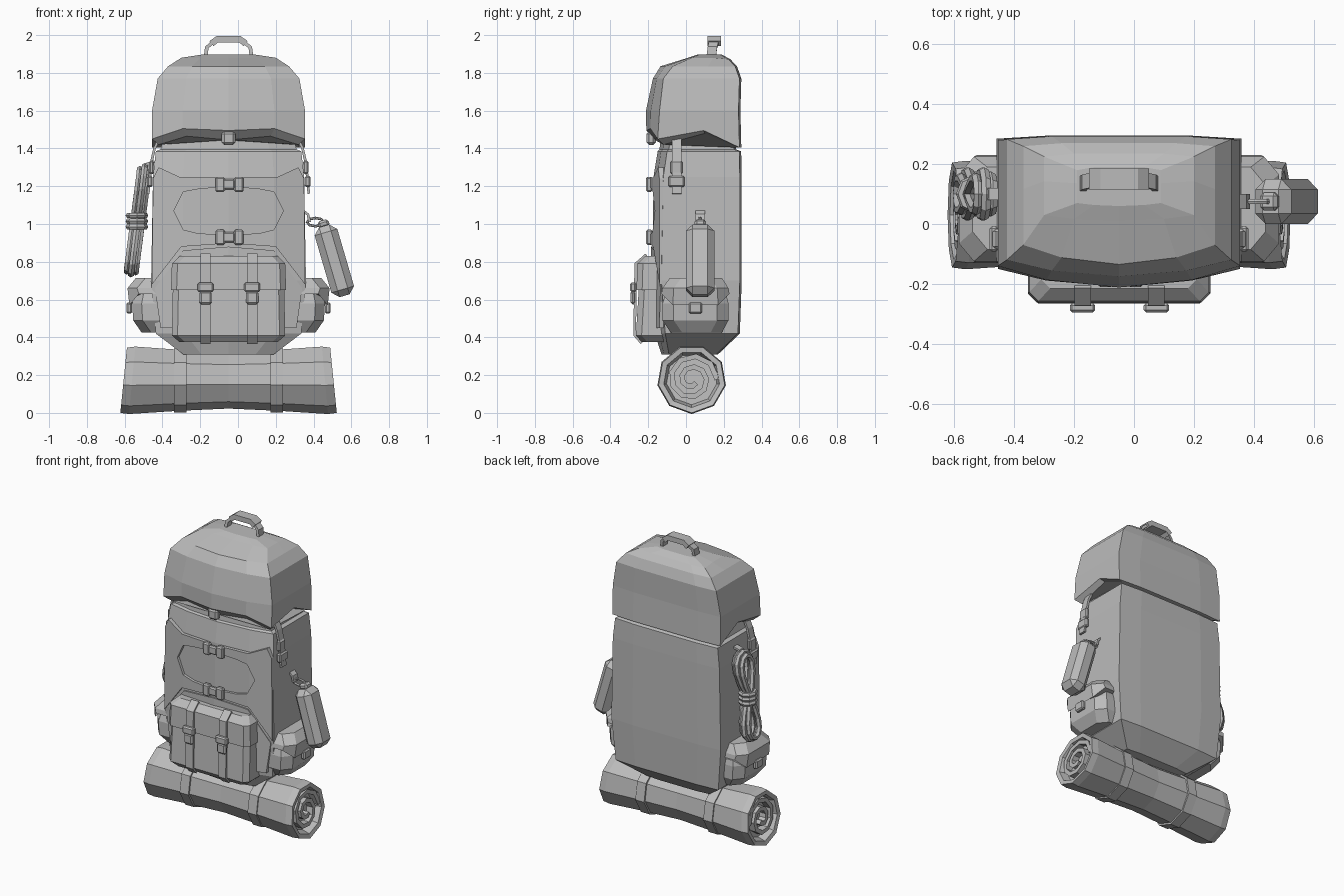
import bpy, bmesh, math
from mathutils import Vector, Matrix

if "Cube" in bpy.data.objects:
    bpy.data.objects.remove(bpy.data.objects["Cube"])

CX = -0.05  # the pack sits slightly off centre
GREY = (0.5, 0.5, 0.5, 1)
mat = bpy.data.materials.new("canvas grey")
mat.use_nodes = True
mat.diffuse_color = GREY
mat.node_tree.nodes["Principled BSDF"].inputs["Base Color"].default_value = GREY


def finish(name, bm):
    bmesh.ops.translate(bm, verts=bm.verts, vec=(CX, 0, 0))
    bmesh.ops.recalc_face_normals(bm, faces=bm.faces)
    me = bpy.data.meshes.new(name)
    bm.to_mesh(me)
    bm.free()
    me.materials.append(mat)
    ob = bpy.data.objects.new(name, me)
    bpy.context.collection.objects.link(ob)
    return ob


def loft(name, rings, closed=False):
    bm = bmesh.new()
    loops = [[bm.verts.new(p) for p in r] for r in rings]
    n = len(loops[0])
    pairs = list(zip(loops, loops[1:])) + ([(loops[-1], loops[0])] if closed else [])
    for a, b in pairs:
        for i in range(n):
            j = (i + 1) % n
            bm.faces.new((a[i], a[j], b[j], b[i]))
    if not closed:
        bm.faces.new(loops[0])
        bm.faces.new(loops[-1])
    return finish(name, bm)


def sweep(name, path, up, w, t, sides=4, closed=False):
    """Strap (4 sides) or cord (more sides) along a path; up is the width direction."""
    pts, up = [Vector(p) for p in path], Vector(up)
    n, rings = len(pts), []
    for i, p in enumerate(pts):
        a = pts[(i - 1) % n] if closed else pts[max(i - 1, 0)]
        b = pts[(i + 1) % n] if closed else pts[min(i + 1, n - 1)]
        side = (b - a).cross(up).normalized()
        k = math.sqrt(2) if sides == 4 else 1
        angs = [math.tau * (s + 0.5) / sides for s in range(sides)]
        rings.append([p + up * (k * w / 2 * math.cos(g)) + side * (k * t / 2 * math.sin(g)) for g in angs])
    return loft(name, rings, closed)


def box(name, loc, size, bevel=0.008, tilt=0.0):
    bm = bmesh.new()
    bmesh.ops.create_cube(bm, size=1)
    bmesh.ops.scale(bm, vec=size, verts=bm.verts)
    bmesh.ops.bevel(bm, geom=bm.edges[:], offset=bevel, segments=1, affect='EDGES')
    bmesh.ops.transform(bm, matrix=Matrix.Translation(loc) @ Matrix.Rotation(tilt, 4, 'Y'), verts=bm.verts)
    return finish(name, bm)


def front_y(x):
    x = abs(x)
    return -0.178 + 0.075 * x if x < 0.24 else -0.16 + 0.22 * (x - 0.24)


def plate(name, outline, lift, sx=1):
    """Panel that follows the curved front of the pack."""
    bm = bmesh.new()
    bm.faces.new([bm.verts.new((x * sx, 0, z)) for x, z in outline])
    bmesh.ops.bisect_plane(bm, geom=bm.verts[:] + bm.edges[:] + bm.faces[:],
                           plane_co=(0.24 * sx, 0, 0), plane_no=(1, 0, 0))
    bmesh.ops.triangulate(bm, faces=bm.faces[:])
    for v in bm.verts:
        v.co.y = front_y(v.co.x) - lift
    ext = bmesh.ops.extrude_face_region(bm, geom=bm.faces[:])
    bmesh.ops.translate(bm, vec=(0, 0.05, 0), verts=[v for v in ext["geom"] if isinstance(v, bmesh.types.BMVert)])
    return finish(name, bm)


def pack_ring(w, yb, ys, yf, zs):
    """Mirrored outline: flat back, straight sides, bowed front; zs runs back to front."""
    ym = 0.35 * ys + 0.65 * yf
    half = [(0, yb), (0.6 * w, yb), (w, yb - 0.01), (w, 0.55 * yb + 0.45 * ys), (w, ys), (0.6 * w, ym), (0, yf)]
    zs = zs if isinstance(zs, list) else [zs] * 7
    pts = [(x, y, z) for (x, y), z in zip(half, zs)]
    return pts + [(-x, y, z) for x, y, z in pts[5:0:-1]]


# Main bag
loft("main_bag", [pack_ring(*r) for r in (
    (0.24, 0.17, -0.09, -0.13, 0.31), (0.385, 0.285, -0.11, -0.165, 0.42),
    (0.41, 0.295, -0.13, -0.178, 0.70), (0.40, 0.295, -0.12, -0.172, 1.25),
    (0.385, 0.292, -0.10, -0.15, 1.385), (0.36, 0.265, -0.09, -0.14, 1.395),
    (0.33, 0.25, -0.08, -0.13, 1.52))])

# Lid with an arched rim
rim = [1.405, 1.405, 1.405, 1.48, 1.42, 1.465, 1.445]
lip = [z + d for z, d in zip(rim, (0, 0, 0, 0.015, 0.03, 0.04, 0.05))]
loft("lid", [pack_ring(*r) for r in (
    (0.37, 0.28, -0.12, -0.165, rim), (0.405, 0.293, -0.15, -0.21, lip),
    (0.405, 0.288, -0.14, -0.212, 1.6), (0.375, 0.293, -0.12, -0.175, 1.77),
    (0.32, 0.27, -0.07, -0.135, 1.835),
    (0.25, 0.235, 0.03, 0.01, [1.872] * 3 + [1.88] * 4),
    (0.14, 0.19, 0.07, 0.06, 1.897))])
box("lid_tab", (0, -0.185, 1.455), (0.075, 0.05, 0.075), 0.015)

# Top handle
arch = [(-0.125, 0.13, 1.86), (-0.115, 0.14, 1.935), (-0.075, 0.15, 1.968), (0, 0.152, 1.98)]
arch += [(-x, y, z) for x, y, z in arch[-2::-1]]
sweep("handle_strap", arch, (0, 1, 0), 0.05, 0.02)
sweep("handle_grip", [(-0.09, 0.15, 1.955), (-0.06, 0.15, 1.978), (0.06, 0.15, 1.978), (0.09, 0.15, 1.955)],
      (0, 1, 0), 0.07, 0.035)

# Front wing panels leaving a six-sided window
wing = [(0.04, 1.245), (0.25, 1.245), (0.37, 1.30), (0.40, 1.24), (0.405, 0.68), (0.25, 0.88), (0.04, 0.895),
        (0.04, 0.945), (0.16, 0.95), (0.24, 0.97), (0.29, 1.07), (0.24, 1.17), (0.16, 1.185), (0.04, 1.195)]
for sx, side in ((1, "left"), (-1, "right")):
    plate(side + "_wing_panel", wing, 0.016, sx)
plate("lower_panel_left", [(0, 0.45), (0.36, 0.45), (0.39, 0.66), (0.24, 0.86), (0, 0.88)], 0.008)
plate("lower_panel_right", [(0, 0.45), (0.36, 0.45), (0.39, 0.66), (0.24, 0.86), (0, 0.88)], 0.008, -1)

# Front buckles
for z in (1.21, 0.93):
    box("front_buckle", (0, -0.192, z), (0.07, 0.03, 0.055))
    for x in (-0.045, 0.055):
        box("front_buckle_end", (x, -0.194, z), (0.05, 0.034, 0.08))


# Front pocket with flap
def pocket_ring(w, yf, z):
    half = [(w, -0.12), (w, yf + 0.03), (w - 0.03, yf)]
    return [(x, y, z) for x, y in half] + [(-x, y, z) for x, y in half[::-1]]


loft("front_pocket", [pocket_ring(*r) for r in (
    (0.26, -0.235, 0.375), (0.30, -0.265, 0.41), (0.295, -0.25, 0.66), (0.28, -0.22, 0.78))])
loft("front_pocket_flap", [pocket_ring(*r) for r in (
    (0.305, -0.262, 0.65), (0.30, -0.258, 0.79), (0.26, -0.215, 0.83))])
for x in (-0.122, 0.125):
    sweep("pocket_strap", [(x, -0.21, 0.838), (x, -0.266, 0.79), (x, -0.268, 0.65), (x, -0.272, 0.41),
                           (x, -0.235, 0.37)], (1, 0, 0), 0.055, 0.014)
    box("pocket_buckle", (x, -0.28, 0.665), (0.085, 0.032, 0.05))
    box("pocket_buckle_catch", (x, -0.28, 0.61), (0.065, 0.028, 0.07), 0.01)


# Side pockets
def side_ring(sx, x, y0, y1, zs):
    zs = zs if isinstance(zs, list) else [zs] * 6
    pts = [(0.36, y0), (x - 0.05, y0), (x, y0 + 0.06), (x, y1 - 0.06), (x - 0.05, y1), (0.36, y1)]
    return [(px * sx, y, z) for (px, y), z in zip(pts, zs)]


for sx, side in ((1, "left"), (-1, "right")):
    loft(side + "_pocket", [side_ring(sx, *r) for r in (
        (0.46, -0.08, 0.19, 0.425), (0.505, -0.125, 0.225, 0.49), (0.51, -0.125, 0.225, 0.58),
        (0.49, -0.09, 0.20, 0.68))])
    flap_edge = [0.63, 0.63, 0.57, 0.57, 0.63, 0.63]
    loft(side + "_pocket_flap", [side_ring(sx, *r) for r in (
        (0.525, -0.13, 0.23, flap_edge), (0.535, -0.125, 0.225, 0.66), (0.49, -0.085, 0.19, 0.715))])
    box(side + "_pocket_tab", (0.525 * sx, 0.05, 0.555), (0.03, 0.07, 0.06))
    # Side compression straps
    strap = [(0.36, 1.47), (0.392, 1.40), (0.41, 1.32), (0.425, 1.16)]
    sweep(side + "_side_strap", [(x * sx, -0.05, z) for x, z in strap], (0, 1, 0), 0.05, 0.014)
    box(side + "_strap_buckle", (0.418 * sx, -0.05, 1.225), (0.03, 0.085, 0.06))
    box(side + "_strap_catch", (0.408 * sx, -0.05, 1.30), (0.028, 0.065, 0.07))

# Hanging flask with cap and clip
TILT = -0.285
box("flask", (0.56, 0.075, 0.805), (0.125, 0.15, 0.385), 0.035, TILT)
box("flask_cap", (0.503, 0.075, 1.0), (0.06, 0.06, 0.04), 0.012, TILT)
ring = [math.tau * i / 8 for i in range(8)]
sweep("flask_clip", [(0.46 + 0.045 * math.cos(a), 0.075, 1.01 + 0.022 * math.sin(a)) for a in ring],
      (0, 1, 0), 0.02, 0.014, 6, True)
sweep("flask_loop", [(0.395, 0.075, 1.07), (0.42, 0.075, 1.05), (0.43, 0.075, 1.01)], (0, 1, 0), 0.05, 0.014)

# Coiled rope
for off, width, height in ((-0.024, 0.055, 0.27), (0, 0.075, 0.285), (0.024, 0.06, 0.275)):
    path = []
    for i in range(20):
        a = math.tau * i / 20
        z = 1.02 + height * math.cos(a)
        path.append((-0.48 + 0.13 * (z - 1.02) + off, 0.10 + width * math.sin(2 * a), z))
    sweep("rope_coil", path, (1, 0, 0), 0.036, 0.036, 6, True)
for z in (0.985, 1.015, 1.045):
    sweep("rope_wrap", [(-0.485 + 0.045 * math.cos(a), 0.10 + 0.05 * math.sin(a), z) for a in ring],
          (0, 0, 1), 0.032, 0.03, 6, True)
sweep("rope_hanger", [(-0.39, 0.10, 1.33), (-0.43, 0.10, 1.32), (-0.45, 0.10, 1.27)], (0, 1, 0), 0.04, 0.014)

# Bedroll, its straps and spiral ends
RY, RZ = 0.03, 0.178


def roll_ring(x, r):
    pts = []
    for i in range(9):
        a = math.tau * (i - 0.25) / 9 - math.pi / 2 + math.tau / 36
        z = r * math.sin(a)
        pts.append((x * (1 - 0.1 * z / 0.55 * (abs(x) > 0.4)), RY + r * math.cos(a), RZ + z))
    return pts


half = [(0.50, 0.135), (0.55, 0.15), (0.555, 0.178), (0.51, 0.184), (0.28, 0.168), (0.22, 0.165)]
loft("bedroll", [roll_ring(x, r) for x, r in half]
     + [roll_ring(0, 0.155)] + [roll_ring(-x, r) for x, r in half[::-1]])
for sx in (1, -1):
    loft("bedroll_strap", [roll_ring(sx * 0.255 + d, 0.177) for d in (-0.033, 0.033)])
    spiral = []
    for i in range(18):
        a, r = math.tau * i / 9, 0.135 - 0.0062 * i
        spiral.append((sx * (0.515 - 0.1 * r * math.sin(a)), RY + r * math.cos(a), RZ + r * math.sin(a)))
    sweep("bedroll_spiral", spiral, (1, 0, 0), 0.06, 0.028)
